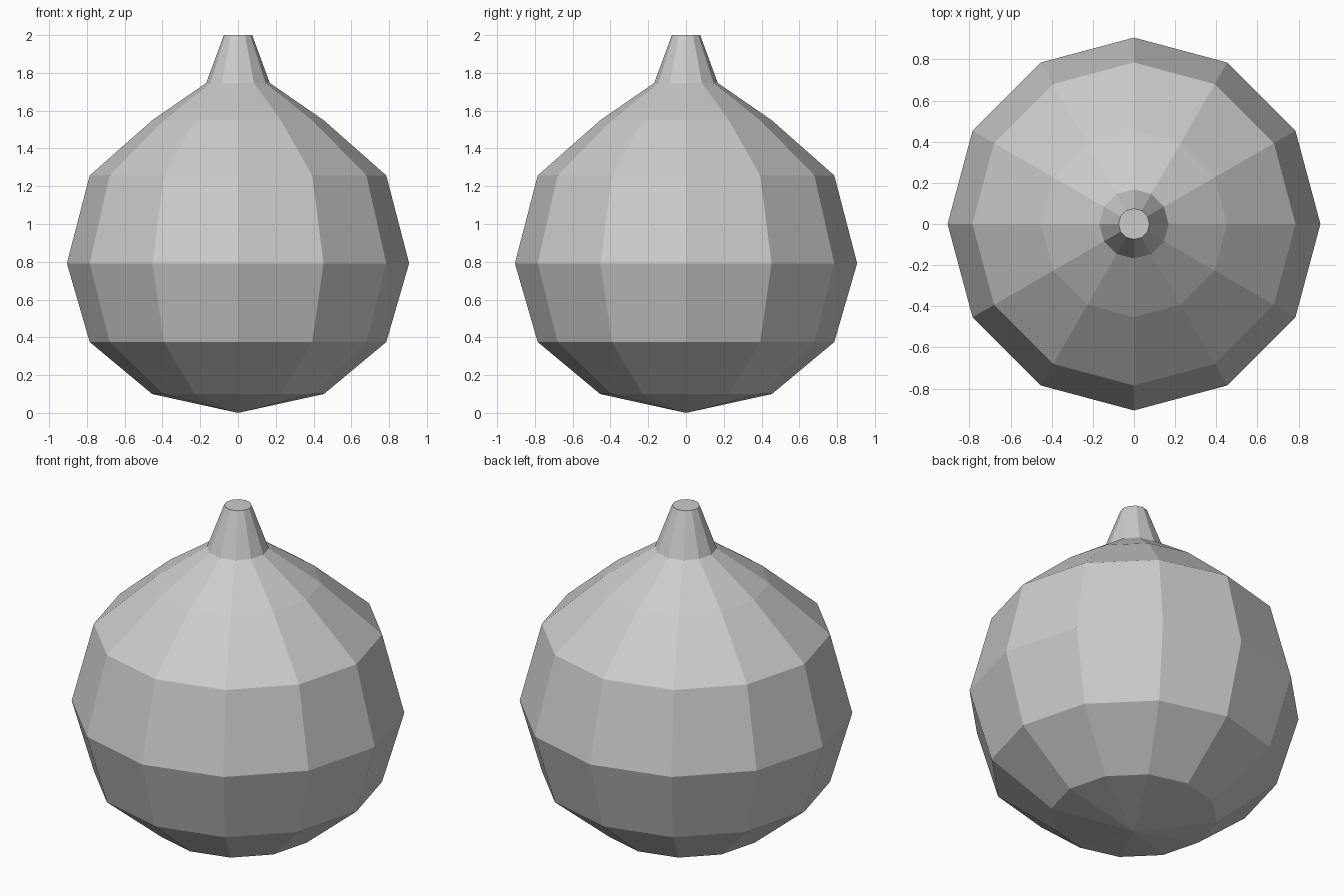
import bpy, bmesh
from math import cos, sin, pi

if "Cube" in bpy.data.objects:
    bpy.data.objects.remove(bpy.data.objects["Cube"])

SIDES = 12
# Profile of (radius, height) from the bottom point to the neck rim
PROFILE = [(0.455, 0.1), (0.785, 0.375), (0.906, 0.792), (0.785, 1.257),
           (0.453, 1.55), (0.168, 1.747), (0.075, 2.0)]

bm = bmesh.new()
rings = [[bm.verts.new((r * cos(2 * pi * i / SIDES), r * sin(2 * pi * i / SIDES), z))
          for i in range(SIDES)] for r, z in PROFILE]

# Bottom fan
pole = bm.verts.new((0, 0, 0))
for i in range(SIDES):
    bm.faces.new((pole, rings[0][(i + 1) % SIDES], rings[0][i]))

# Walls of the round body and the tapered neck
for low, high in zip(rings, rings[1:]):
    for i in range(SIDES):
        j = (i + 1) % SIDES
        bm.faces.new((low[i], low[j], high[j], high[i]))

# Flat neck cap
bm.faces.new(rings[-1])

bmesh.ops.recalc_face_normals(bm, faces=bm.faces)
mesh = bpy.data.meshes.new("bulb_body")
bm.to_mesh(mesh)
bm.free()
bpy.context.collection.objects.link(bpy.data.objects.new("bulb_body", mesh))
